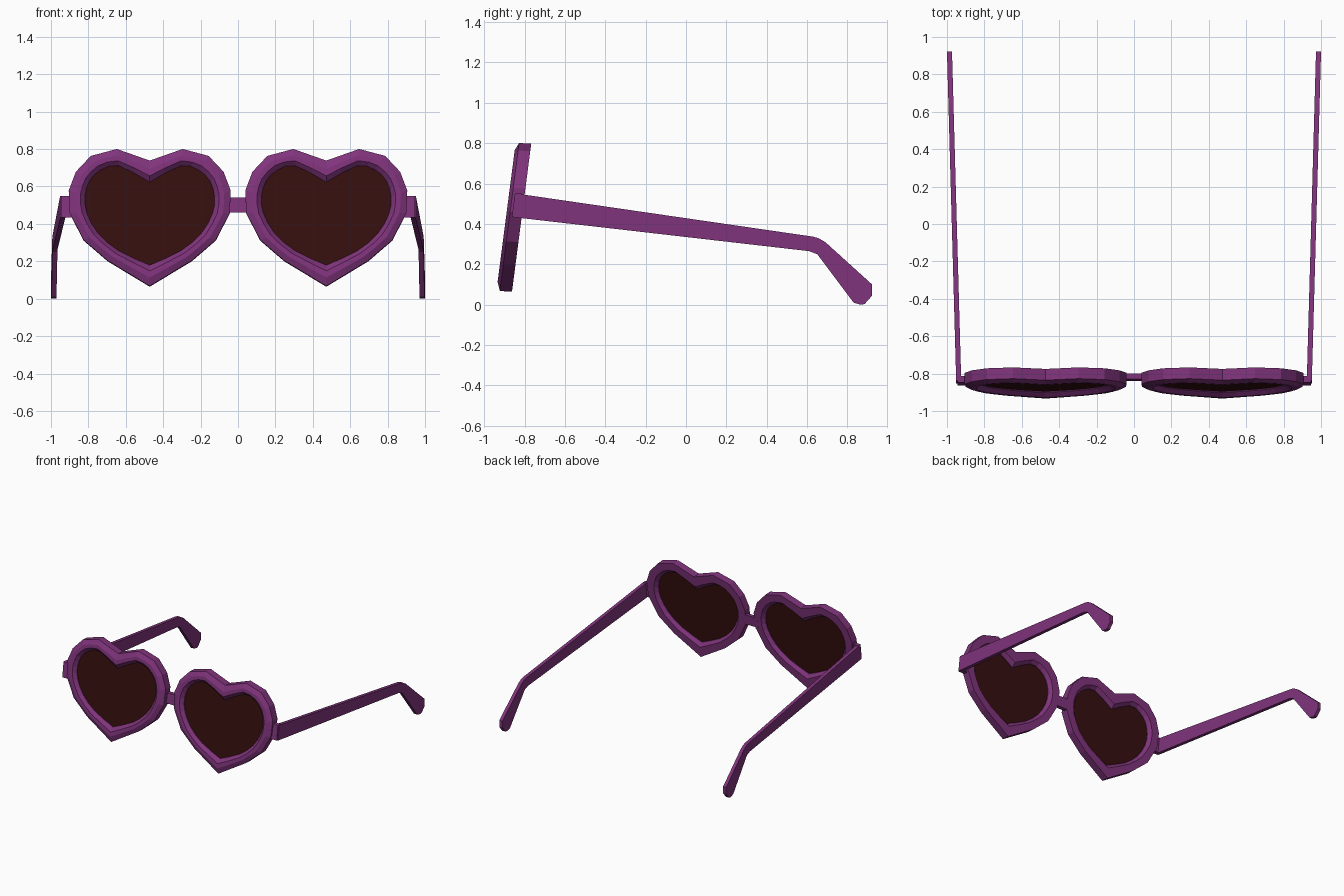
import bpy, bmesh
from mathutils import Vector

if "Cube" in bpy.data.objects:
    bpy.data.objects.remove(bpy.data.objects["Cube"])


def material(name, rgb):
    m = bpy.data.materials.new(name)
    m.diffuse_color = (*rgb, 1)
    m.use_nodes = True
    m.node_tree.nodes["Principled BSDF"].inputs["Base Color"].default_value = m.diffuse_color
    return m


PURPLE = material("purple plastic", (0.215, 0.034, 0.2))
DARK = material("dark red lens", (0.036, 0.0045, 0.0045))


def make(name, verts, faces, mat, mirror=True):
    """Mesh object from points and faces, mirrored across x = 0."""
    me = bpy.data.meshes.new(name)
    bm = bmesh.new()
    vs = [bm.verts.new(v) for v in verts]
    for f in faces:
        bm.faces.new([vs[i] for i in f])
    bmesh.ops.recalc_face_normals(bm, faces=bm.faces)
    bm.to_mesh(me)
    bm.free()
    me.materials.append(mat)
    ob = bpy.data.objects.new(name, me)
    bpy.context.collection.objects.link(ob)
    if mirror:
        ob.modifiers.new("mirror", 'MIRROR').use_mirror_merge = False
    return ob


def bridge(rings, closed=False, caps=True):
    """Faces joining equal rings of points, in order."""
    n, k = len(rings[0]), len(rings)
    faces = []
    for r in range(k if closed else k - 1):
        a, b = r * n, ((r + 1) % k) * n
        faces += [(a + i, a + (i + 1) % n, b + (i + 1) % n, b + i) for i in range(n)]
    if caps and not closed:
        faces += [tuple(range(n)), tuple(range((k - 1) * n, k * n))]
    return [p for r in rings for p in r], faces


# Half heart outlines (distance from heart axis, height), notch to tip
CX = 0.472
OUTER = [(0, .735), (.176, .797), (.315, .76), (.395, .675), (.433, .575),
         (.428, .455), (.353, .31), (.225, .20), (0, .064)]
INNER = [(0, .62), (.165, .708), (.262, .685), (.323, .625), (.347, .54),
         (.335, .45), (.275, .345), (.165, .252), (0, .176)]


def refine(pts, smooth):
    """Insert a midpoint in every segment, on a spline if smooth."""
    p = [Vector(q) for q in pts]
    out = []
    for i in range(len(p) - 1):
        mid = (p[i] + p[i + 1]) / 2
        if smooth:
            a, d = p[max(i - 1, 0)], p[min(i + 2, len(p) - 1)]
            mid = (9 * (p[i] + p[i + 1]) - a - d) / 16
        out += [p[i], mid]
    return out + [p[-1]]


def whole(half):
    return half + [Vector((-q.x, q.y)) for q in reversed(half[1:-1])]


outer, inner = whole(refine(OUTER, False)), whole(refine(INNER, True))


def heart(t, d):
    """Heart ring: t from outer to lens edge, d forward of the tilted back plane."""
    pts = []
    for a, b in zip(outer, inner):
        q = a.lerp(b, t)
        pts.append((CX + q.x, -.767 - .13 * (.795 - q.y) - d, q.y + .06 * d))
    return pts


# Heart rims with bevelled front, and the tinted lenses
profile = [(0, 0), (0, .06), (.4, .077), (.72, .077), (1, .053), (1, .025), (.72, 0)]
make("heart_rim", *bridge([heart(t, d) for t, d in profile], closed=True), PURPLE)
make("heart_lens", *bridge([heart(1, .03), heart(1, .048)]), DARK)


def tilt_box(name, x0, x1, z0, z1, y_mid, thick, mirror):
    """Box leaning with the front frame."""
    def ring(x):
        return [(x, y_mid + .13 * (z - (z0 + z1) / 2) + s, z)
                for z, s in ((z0, -thick / 2), (z1, -thick / 2), (z1, thick / 2), (z0, thick / 2))]
    make(name, *bridge([ring(x0), ring(x1)]), PURPLE, mirror)


# Nose bridge and hinge blocks
tilt_box("nose_bridge", -.07, .07, .46, .54, -.82, .03, False)
tilt_box("hinge_block", .88, .945, .435, .55, -.838, .034, True)

# Temple arms: side profile (y, z), splayed outward toward the ear
ARM = [(-.853, .433), (-.838, .55), (.628, .337), (.655, .33), (.69, .31), (.922, .10),
       (.922, .045), (.885, .003), (.865, 0), (.83, .01), (.65, .25), (.61, .265)]


def arm_side(offset):
    return [(.951 + .028 * (y + .83) - offset, y, z) for y, z in ARM]


make("temple_arm", *bridge([arm_side(0), arm_side(.027)]), PURPLE)
